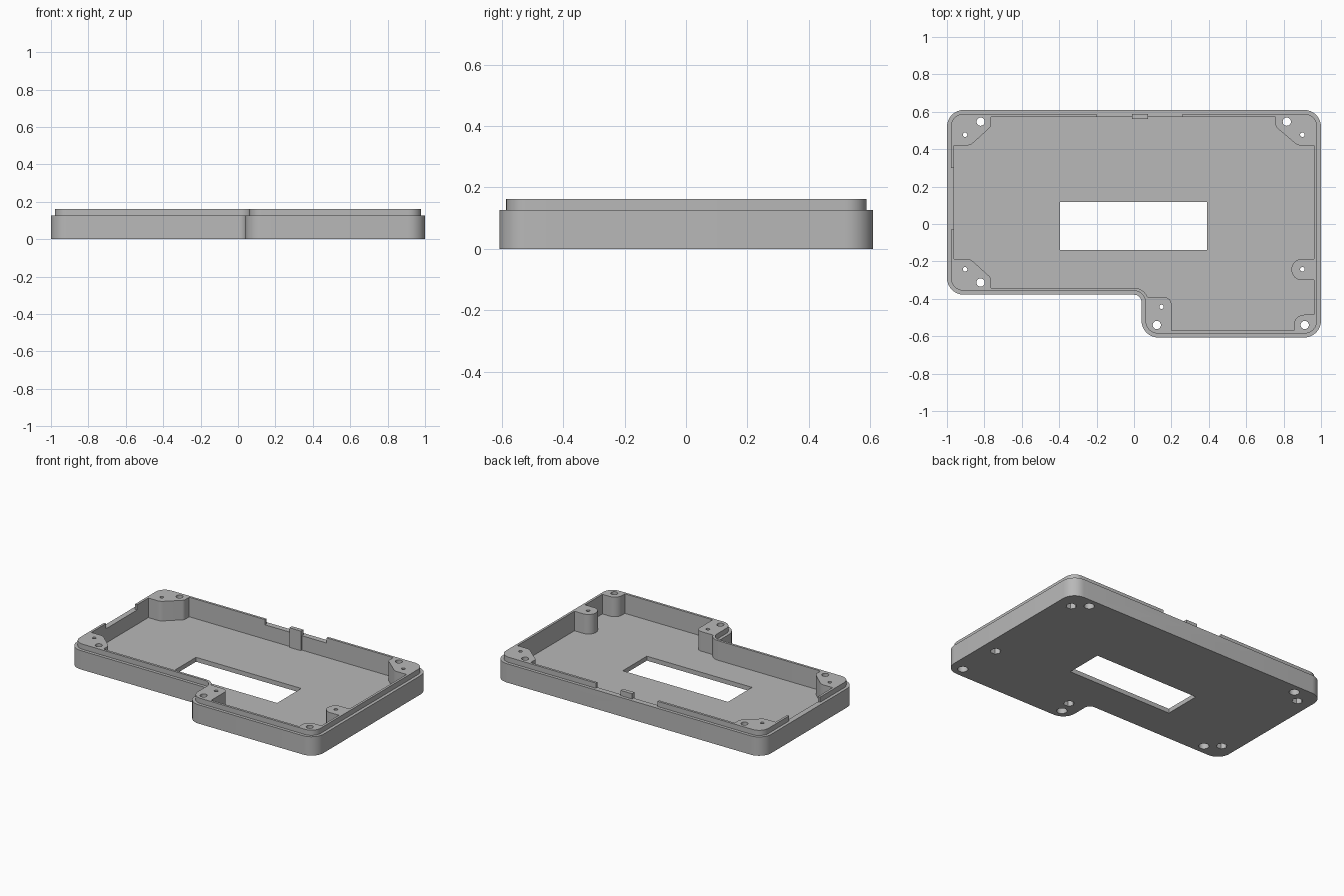
import bpy, bmesh, math
from mathutils import Vector

cube = bpy.data.objects.get("Cube")
if cube:
    bpy.data.objects.remove(cube, do_unlink=True)

BASE_TOP, LIP_TOP, FLOOR, OVER = 0.127, 0.162, 0.03, 0.4

grey = bpy.data.materials.new("grey plastic")
grey.use_nodes = True
grey.diffuse_color = (0.48, 0.48, 0.48, 1)
grey.node_tree.nodes["Principled BSDF"].inputs["Base Color"].default_value = grey.diffuse_color


def rounded(corners, steps=8):
    """Fillet a polygon given as (x, y, radius) corners."""
    out = []
    for i, (x, y, r) in enumerate(corners):
        p = Vector((x, y))
        if r <= 0:
            out.append(p)
            continue
        a = (Vector(corners[i - 1][:2]) - p).normalized()
        b = (Vector(corners[(i + 1) % len(corners)][:2]) - p).normalized()
        half = a.angle(b) / 2
        centre = p + (a + b).normalized() * (r / math.sin(half))
        start = p + a * (r / math.tan(half)) - centre
        end = p + b * (r / math.tan(half)) - centre
        sweep = math.atan2(start.cross(end), start.dot(end))
        for k in range(steps + 1):
            t = sweep * k / steps
            c, s = math.cos(t), math.sin(t)
            out.append(centre + Vector((start.x * c - start.y * s, start.x * s + start.y * c)))
    return out


def outline(d):
    """Stepped case outline, inset by d."""
    r, inner = 0.09 - d, 0.04 + d
    return rounded([(-1 + d, 0.61 - d, r), (-1 + d, -0.378 + d, r),
                    (0.04 + d, -0.378 + d, inner), (0.04 + d, -0.607 + d, r),
                    (1 - d, -0.607 + d, r), (1 - d, 0.61 - d, r)])


def rect(x0, x1, y0, y1):
    return [Vector(p) for p in ((x0, y0), (x1, y0), (x1, y1), (x0, y1))]


def circle(x, y, r, n=24):
    return [Vector((x + r * math.cos(math.tau * k / n), y + r * math.sin(math.tau * k / n)))
            for k in range(n)]


def prisms(name, shapes, z0, z1):
    """One object holding an extruded prism for each 2D shape."""
    bm = bmesh.new()
    for pts in shapes:
        face = bm.faces.new([bm.verts.new((p.x, p.y, z0)) for p in pts])
        ext = bmesh.ops.extrude_face_region(bm, geom=[face], use_keep_orig=True)
        moved = [v for v in ext["geom"] if isinstance(v, bmesh.types.BMVert)]
        bmesh.ops.translate(bm, verts=moved, vec=(0, 0, z1 - z0))
    bmesh.ops.recalc_face_normals(bm, faces=bm.faces)
    mesh = bpy.data.meshes.new(name)
    bm.to_mesh(mesh)
    bm.free()
    mesh.materials.append(grey)
    ob = bpy.data.objects.new(name, mesh)
    bpy.context.collection.objects.link(ob)
    return ob


def boolean(target, tool, operation):
    mod = target.modifiers.new("cut", 'BOOLEAN')
    mod.operation, mod.solver, mod.object = operation, 'EXACT', tool
    bpy.context.view_layer.objects.active = target
    bpy.ops.object.modifier_apply(modifier=mod.name)
    bpy.data.objects.remove(tool, do_unlink=True)


# Corner bosses with a chamfered inner corner
def corner_boss(sx, edge_x, y_in, sy):
    return rounded([(sx * 1.1, y_in, 0), (sx * 0.875, y_in, 0.05),
                    (sx * edge_x, y_in + sy * 0.1, 0.03),
                    (sx * edge_x, y_in + sy * 0.4, 0), (sx * 1.1, y_in + sy * 0.4, 0)])


bosses = [
    corner_boss(-1, 0.765, 0.42, 1),
    corner_boss(1, 0.757, 0.42, 1),
    corner_boss(-1, 0.765, -0.187, -1),
    rounded([(1.1, -0.187, 0), (0.842, -0.187, 0.055), (0.842, -0.3, 0.055), (1.1, -0.3, 0)]),
    rounded([(1.1, -0.485, 0), (0.855, -0.485, 0.055), (0.855, -0.7, 0), (1.1, -0.7, 0)]),
    rounded([(0, -0.39, 0), (0.2, -0.39, 0.04), (0.2, -0.7, 0), (0, -0.7, 0)]),
]
latch_tab = rect(-0.01, 0.075, 0.562, 0.7)

# Cavity cutter: inner space plus lip notches, minus bosses and latch tab
cavity = prisms("cavity", [outline(0.037)], FLOOR, OVER)
boolean(cavity, prisms("notches", [rect(-0.2, 0.26, 0.5, 0.7), rect(-1.1, -0.9, -0.03, 0.3)],
                       BASE_TOP, OVER), 'UNION')
boolean(cavity, prisms("bosses", bosses + [latch_tab], -0.1, OVER + 0.1), 'DIFFERENCE')

# Case body: outer wall with a raised, inset lip
case = prisms("case_tray", [outline(0)], 0, BASE_TOP)
boolean(case, prisms("lip", [outline(0.021)], FLOOR / 2, LIP_TOP), 'UNION')
boolean(case, cavity, 'DIFFERENCE')

# Floor window
boolean(case, prisms("window", [rect(-0.395, 0.39, -0.14, 0.117)], -0.1, 0.1), 'DIFFERENCE')

# Screw holes, with round or hexagonal sockets underneath
large = [(-0.82, 0.547), (0.817, 0.547), (-0.82, -0.313), (0.122, -0.54), (0.913, -0.54)]
small = [(-0.903, 0.477), (0.9, 0.477), (-0.903, -0.242), (0.9, -0.242), (0.147, -0.443)]
holes = [circle(x, y, 0.022) for x, y in large] + [circle(x, y, 0.012, 16) for x, y in small]
sockets = [circle(x, y, 0.032) for x, y in large] + [circle(x, y, 0.034, 6) for x, y in small]
boolean(case, prisms("holes", holes, -0.1, OVER), 'DIFFERENCE')
boolean(case, prisms("sockets", sockets, -0.1, 0.09), 'DIFFERENCE')

bpy.ops.object.select_all(action='DESELECT')
case.select_set(True)
bpy.context.view_layer.objects.active = case
bpy.ops.object.shade_smooth_by_angle(angle=math.radians(30))
